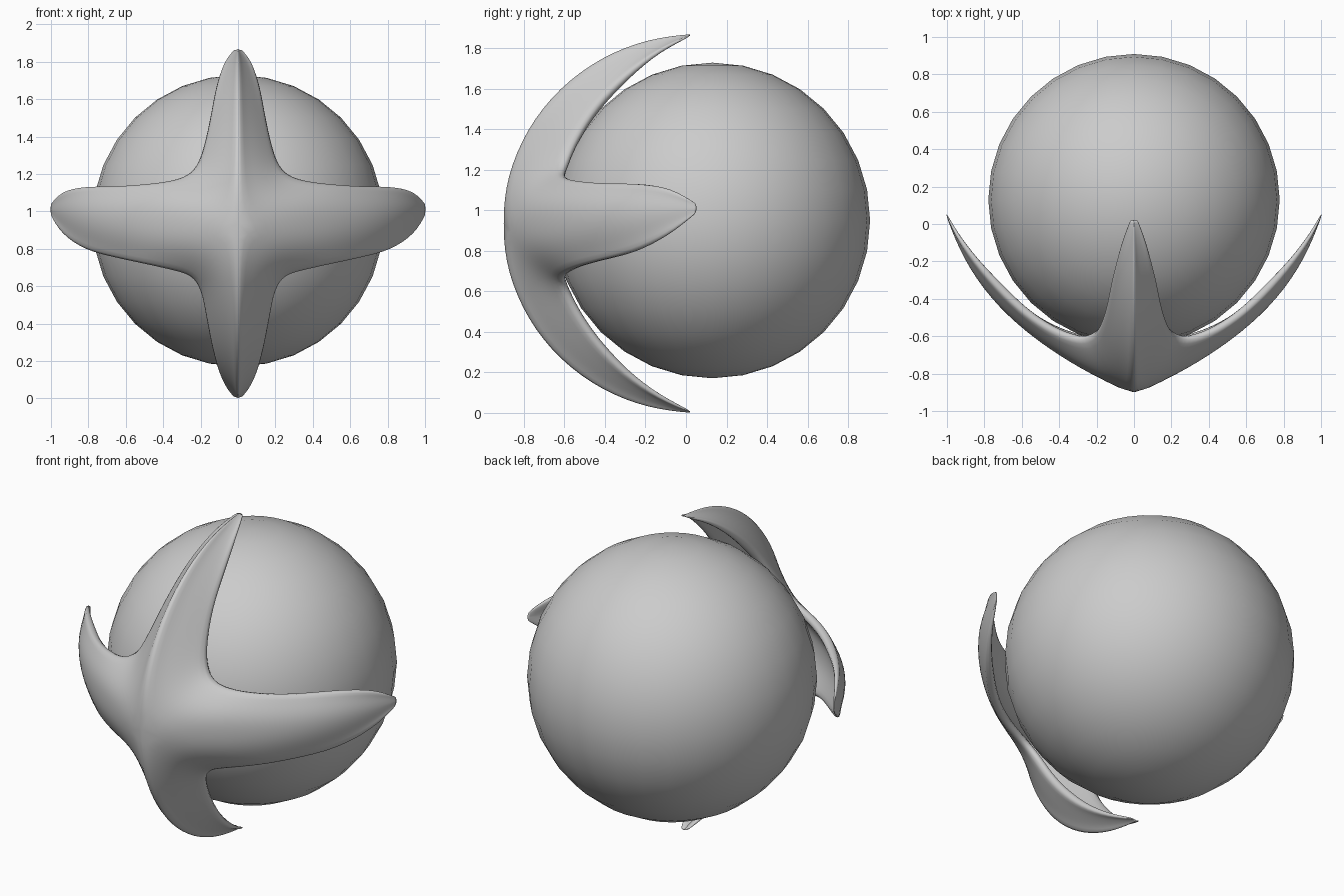
import bpy, bmesh
from math import sin, cos, radians
from mathutils import Vector

if "Cube" in bpy.data.objects:
    bpy.data.objects.remove(bpy.data.objects["Cube"])

# Head ball
bpy.ops.mesh.primitive_uv_sphere_add(segments=32, ring_count=16, radius=0.779, location=(0, 0.13, 0.95))
ball = bpy.context.object
ball.name = "head_ball"
bpy.ops.object.shade_smooth()


def spline(keys, sub=2):
    """Smooth curve through the key points."""
    p = [Vector(k) for k in keys]
    p = [2 * p[0] - p[1]] + p + [2 * p[-1] - p[-2]]
    out = []
    for i in range(1, len(p) - 2):
        a, b, c, d = p[i - 1:i + 3]
        for s in range(sub):
            t = s / sub
            out.append(0.5 * (2 * b + (c - a) * t + (2 * a - 5 * b + 4 * c - d) * t * t
                              + (3 * b - 3 * c + d - a) * t ** 3))
    return out + [p[-2]]


def arc(sign):
    """Round vertical ridge from a tip to the front centre."""
    return [(0, 0.025 - 0.945 * sin(radians(a)), 0.935 + sign * 0.936 * cos(radians(a)))
            for a in (0, 13, 28, 44, 60, 76, 90)]


# Ridge lines: up, down and sideways from the front centre
up, down = arc(1), arc(-1)
side = [up[-1], (.2, -.82, .94), (.4, -.705, .945), (.62, -.56, .955), (.83, -.36, .97), (.95, -.13, 1.0),
        (1.008, .055, 1.01)]

# Outer edges, from the vertical tip round the inner corner to the side tip
upper_edge = [(.02, .02, 1.866), (.075, -.13, 1.80), (.125, -.30, 1.665), (.155, -.44, 1.515), (.19, -.54, 1.36),
              (.23, -.59, 1.25), (.295, -.615, 1.195), (.4, -.59, 1.168), (.52, -.53, 1.153), (.66, -.42, 1.142),
              (.83, -.24, 1.137), (.945, -.08, 1.105), (1.005, .045, 1.035)]
lower_edge = [(.02, .02, .004), (.075, -.13, .07), (.125, -.30, .19), (.16, -.43, .33), (.185, -.52, .46),
              (.21, -.58, .57), (.26, -.615, .645), (.38, -.59, .68), (.52, -.53, .713), (.66, -.425, .745),
              (.82, -.26, .79), (.945, -.09, .88), (1.005, .045, .985)]

# Four-armed mask: right half skinned from ridge to edge, then mirrored
COLS = 6
bm = bmesh.new()
weights = bm.verts.layers.deform.verify()
for ridge, edge in ((up, upper_edge), (down, lower_edge)):
    spine = spline(ridge) + spline(side)[1:]
    rim = spline(edge)
    rows = []
    for i, (s, e) in enumerate(zip(spine, rim)):
        t = i / (len(rim) - 1)
        k = min(max((t - 0.4) / 0.15, 0), 1)
        power = 1.35 + 0.65 * k
        row = []
        for c in range(COLS + 1):
            u = c / COLS
            v = s.lerp(e, u)
            v.y = s.y + (e.y - s.y) * u ** power
            vert = bm.verts.new(v)
            vert[weights][0] = min(1, 0.15 + 4 * min(t, 1 - t))  # thin tips
            row.append(vert)
        rows.append(row)
    for a, b in zip(rows, rows[1:]):
        for c in range(COLS):
            quad = (a[c], a[c + 1], b[c + 1], b[c])
            bm.faces.new(quad if ridge is down else quad[::-1])
bmesh.ops.remove_doubles(bm, verts=bm.verts, dist=0.0005)
# Relax the inside of the skin so the side arms have no ridge
inner = [v for v in bm.verts if not v.is_boundary]
for _ in range(10):
    bmesh.ops.smooth_vert(bm, verts=inner, factor=0.5, use_axis_x=True, use_axis_y=True, use_axis_z=True)
bm.normal_update()
if sum(f.normal.y * f.calc_area() for f in bm.faces) > 0:
    bmesh.ops.reverse_faces(bm, faces=bm.faces)
mesh = bpy.data.meshes.new("face_mask")
bm.to_mesh(mesh)
bm.free()
mask = bpy.data.objects.new("face_mask", mesh)
bpy.context.collection.objects.link(mask)
mask.vertex_groups.new(name="thickness")
mesh.shade_smooth()

mirror = mask.modifiers.new("mirror", 'MIRROR')
mirror.use_clip = True
shell = mask.modifiers.new("shell", 'SOLIDIFY')
shell.thickness = 0.05
shell.offset = -1
shell.vertex_group = "thickness"
soft = mask.modifiers.new("soft", 'SUBSURF')
soft.levels = soft.render_levels = 1
